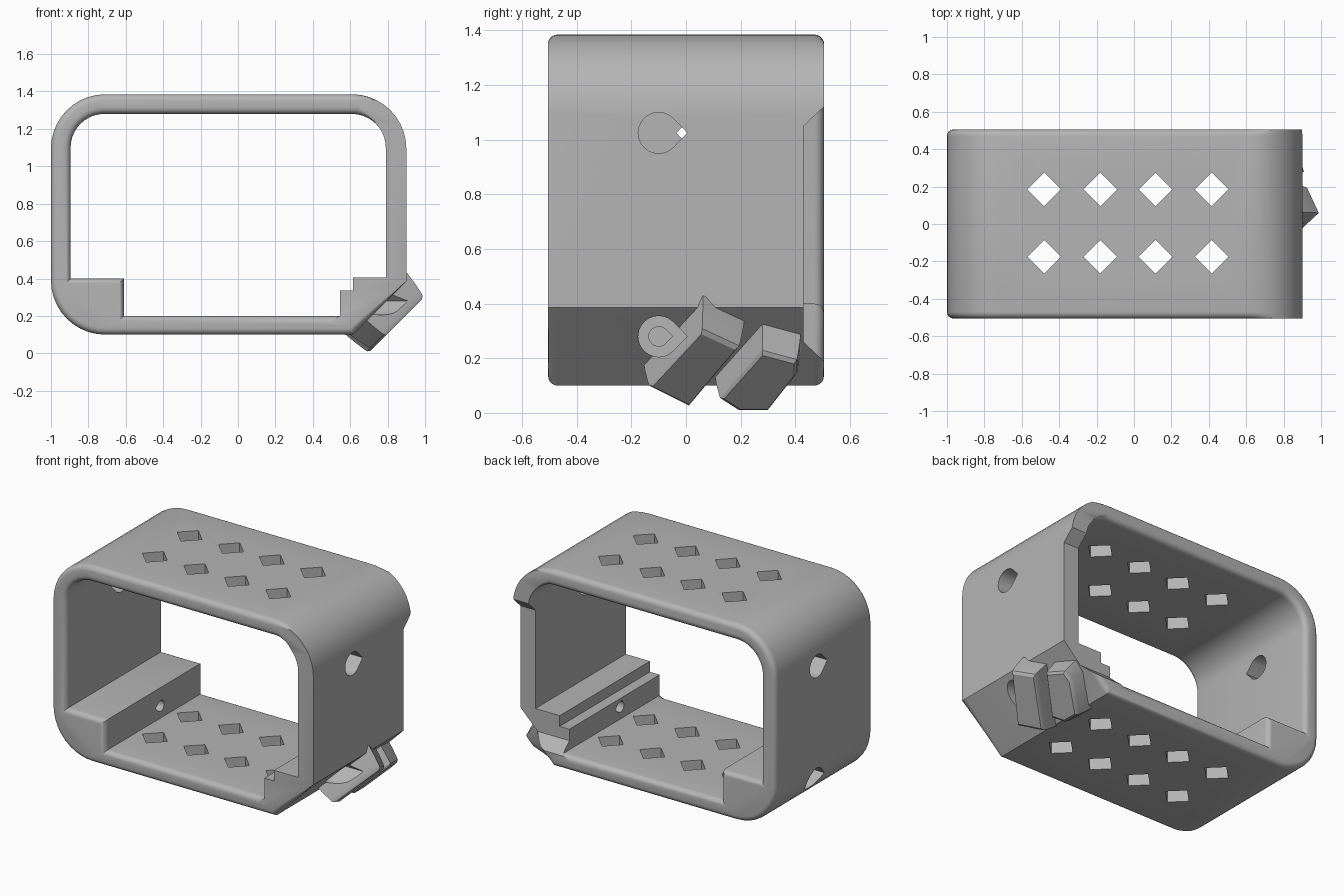
import bpy, bmesh
from math import sin, cos, pi, radians
from mathutils import Vector

if "Cube" in bpy.data.objects:
    bpy.data.objects.remove(bpy.data.objects["Cube"])

HALF = 0.505    # half depth of the frame
FILLET = 0.035  # rounding of the rim edges

grey = bpy.data.materials.new("plain_grey")
grey.use_nodes = True
grey.diffuse_color = (0.46, 0.46, 0.46, 1)
grey.node_tree.nodes["Principled BSDF"].inputs["Base Color"].default_value = (0.46, 0.46, 0.46, 1)


def solid(name, lofts):
    """Closed mesh from one or more stacks of matching rings."""
    bm = bmesh.new()
    for rings in lofts:
        rows = [[bm.verts.new(p) for p in ring] for ring in rings]
        n = len(rows[0])
        for a, b in zip(rows, rows[1:]):
            for i in range(n):
                j = (i + 1) % n
                bm.faces.new((a[i], a[j], b[j], b[i]))
        bm.faces.new(rows[0][::-1])
        bm.faces.new(rows[-1])
    bmesh.ops.recalc_face_normals(bm, faces=bm.faces[:])
    mesh = bpy.data.meshes.new(name)
    bm.to_mesh(mesh)
    bm.free()
    mesh.materials.append(grey)
    ob = bpy.data.objects.new(name, mesh)
    bpy.context.collection.objects.link(ob)
    return ob


def activate(ob):
    bpy.ops.object.select_all(action='DESELECT')
    ob.select_set(True)
    bpy.context.view_layer.objects.active = ob


def cut(ob, cutter):
    activate(ob)
    mod = ob.modifiers.new("cut", 'BOOLEAN')
    mod.operation = 'DIFFERENCE'
    mod.solver = 'EXACT'
    mod.object = cutter
    bpy.ops.object.modifier_apply(modifier=mod.name)


def arc(cx, cz, r, start, steps=10):
    return [(cx + r * cos(radians(start + 90 * i / steps)),
             cz + r * sin(radians(start + 90 * i / steps))) for i in range(steps + 1)]


def offset(points, amount, weight):
    """Move a counter-clockwise outline along its mitred normals."""
    out = []
    for i, p in enumerate(points):
        a, b, c = Vector(points[i - 1]), Vector(p), Vector(points[(i + 1) % len(points)])
        d1, d2 = (b - a).normalized(), (c - b).normalized()
        n1, n2 = Vector((d1.y, -d1.x)), Vector((d2.y, -d2.x))
        out.append(b + (n1 + n2) / (1 + n1.dot(n2)) * amount * weight(p))
    return out


def rim_weight(p):
    # the right wall and its stepped block keep sharp edges
    if p[0] > 0.51 and p[1] < 0.6 and p[1] > 0.15:
        return 0
    return max(0, min(1, (0.74 - p[0]) / 0.1))


def rounded_rings(points, sign, overshoot):
    steps = [(HALF - FILLET + FILLET * cos(a), FILLET * (1 - sin(a)))
             for a in [i * pi / 10 for i in range(6)]]
    if overshoot:
        steps.insert(0, (HALF + 0.1, FILLET))
    layers = [(-y, o) for y, o in steps] + [(y, o) for y, o in reversed(steps)]
    return [[(p[0], y, p[1]) for p in offset(points, sign * o, rim_weight)] for y, o in layers]


# Frame: rounded outside with a chamfered lower corner, opening with two blocks
outer = ([(0.615, 0.1), (0.64, 0.125), (0.9, 0.385)] + arc(0.61, 1.095, 0.29, 0)
         + arc(-0.71, 1.095, 0.29, 90) + arc(-0.71, 0.39, 0.29, 180))
inner = ([(-0.61, 0.2), (0.5, 0.2), (0.545, 0.2), (0.545, 0.335), (0.615, 0.335),
          (0.615, 0.405), (0.79, 0.405)] + arc(0.61, 1.1, 0.18, 0)
         + arc(-0.715, 1.1, 0.18, 90) + [(-0.895, 0.4), (-0.61, 0.4)])
frame = solid("frame", [rounded_rings(outer, -1, False)])
opening = solid("opening_cutter", [rounded_rings(inner, 1, True)])
cut(frame, opening)

# Notch in the rear edge of the right wall
notch_side = [(0.43, 0.26), (0.52, 0.175), (0.52, 1.135), (0.43, 1.05)]
notch = solid("notch_cutter", [[[(x, y, z) for y, z in notch_side] for x in (0.5, 1.1)]])
cut(frame, notch)

# Diamond vents through the top and bottom
vents = []
for x in (-0.48, -0.18, 0.115, 0.415):
    for y in (0.185, -0.175):
        d = 0.09
        diamond = [(x + d, y), (x, y + d), (x - d, y), (x, y - d)]
        vents.append([[(px, py, z) for px, py in diamond] for z in (0, 1.5)])
vent_cutter = solid("vent_cutter", vents)
cut(frame, vent_cutter)


# Teardrop side holes, the lower pair counterbored
def teardrop(x, y, z, r, side):
    ring = [(x, y + side * r * 1.4, z)]
    for i in range(19):
        a = radians(45 + 15 * i)
        ring.append((x, y + side * r * cos(a), z + r * sin(a)))
    return ring


def bore(y, z, side, stations):
    return [teardrop(x, y, z, r, side) for x, r in stations]


BIG, SMALL = 0.075, 0.036
holes = solid("hole_cutter", [
    bore(-0.1, 1.025, 1, [(1.1, BIG), (0.7, BIG)]),
    bore(0.07, 1.025, -1, [(-1.1, BIG), (-0.8, BIG)]),
    bore(-0.1, 0.28, 1, [(1.1, BIG), (0.7, BIG), (0.7, SMALL), (0.5, SMALL)]),
    bore(0.07, 0.28, -1, [(-1.1, BIG), (-0.8, BIG), (-0.8, SMALL), (-0.5, SMALL)])])
cut(frame, holes)


# Slanted lugs standing on the chamfer, given by their outer face in y and z
def lug(name, face):
    cy = sum(p[0] for p in face) / len(face)
    cz = sum(p[1] for p in face) / len(face)
    rings = []
    for drop, scale in ((-0.02, 1.1), (0.03, 1.05), (0.065, 1.0), (0.082, 0.97), (0.09, 0.88)):
        ring = []
        for y, z in face:
            base_z = cz + (z - cz) * scale + 0.09
            ring.append((base_z + 0.515 + drop, cy + (y - cy) * scale, base_z - drop))
        rings.append(ring)
    return solid(name, [rings])


front_lug = lug("front_lug", [(-0.14, 0.09), (0.01, 0.015), (0.2, 0.24), (0.06, 0.305)])
rear_lug = lug("rear_lug", [(0.12, 0.045), (0.19, 0.0), (0.3, 0.0), (0.41, 0.14),
                            (0.41, 0.19), (0.28, 0.225)])
cut(front_lug, holes)

for cutter in (opening, notch, vent_cutter, holes):
    bpy.data.objects.remove(cutter)
for ob in (frame, front_lug, rear_lug):
    activate(ob)
    bpy.ops.object.shade_smooth_by_angle(angle=radians(30))
